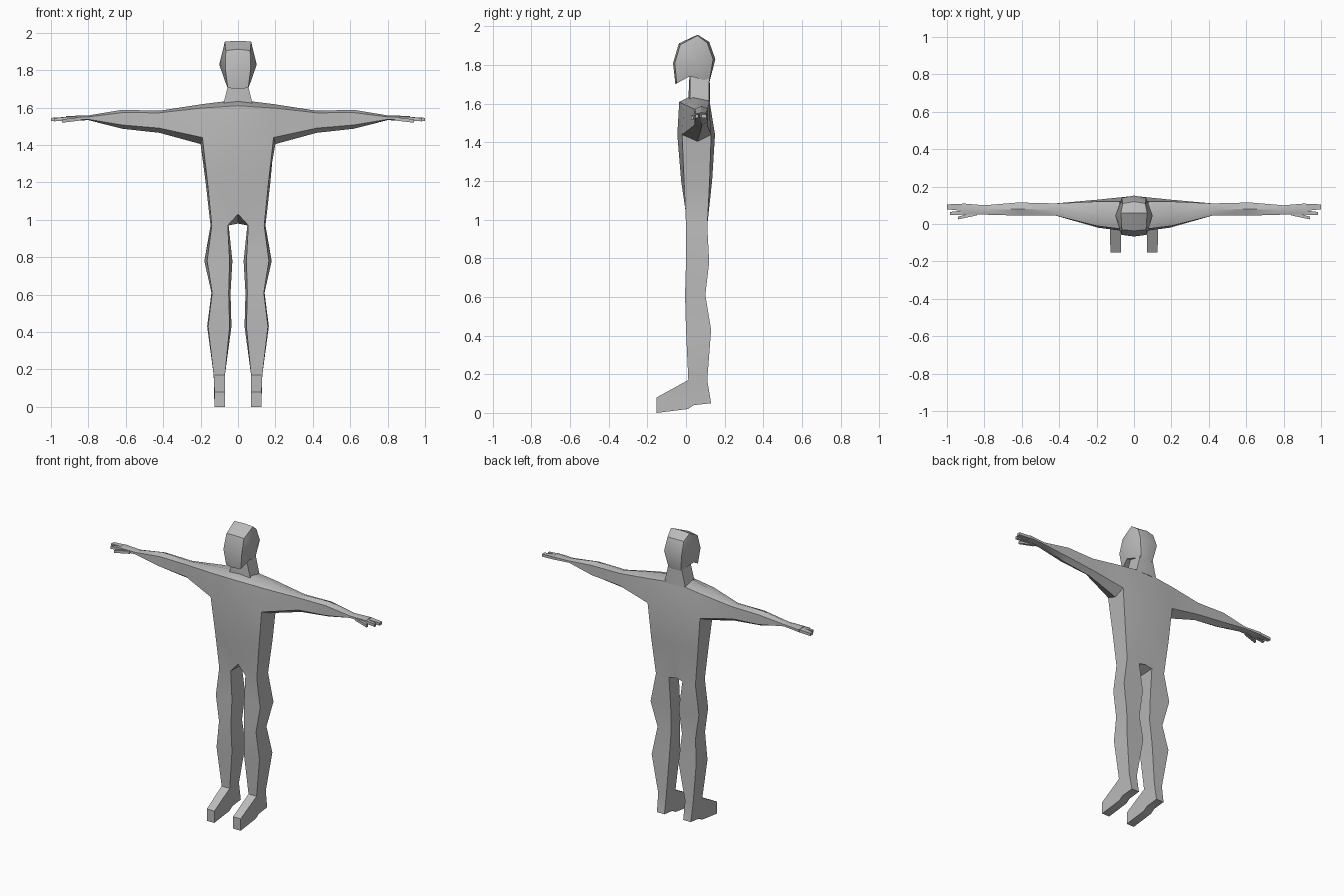
import bpy, bmesh, math

if "Cube" in bpy.data.objects:
    bpy.data.objects.remove(bpy.data.objects["Cube"])

grey = bpy.data.materials.new("plain_grey")
grey.diffuse_color = (0.5, 0.5, 0.5, 1)
grey.use_nodes = True
grey.node_tree.nodes["Principled BSDF"].inputs["Base Color"].default_value = grey.diffuse_color


def both(bm, pts):
    """Add a face and its mirror image across x = 0."""
    for s in (1, -1):
        bm.faces.new([bm.verts.new((s * x, y, z)) for x, y, z in pts])


def strip(bm, a, b, closed=False):
    """Join two rows of points with quads."""
    n = len(a)
    for i in range(n if closed else n - 1):
        j = (i + 1) % n
        both(bm, [a[i], a[j], b[j], b[i]])


def finish(bm, name, angle=35):
    bmesh.ops.remove_doubles(bm, verts=bm.verts, dist=0.0005)
    bmesh.ops.recalc_face_normals(bm, faces=bm.faces)
    me = bpy.data.meshes.new(name)
    bm.to_mesh(me)
    bm.free()
    me.materials.append(grey)
    ob = bpy.data.objects.new(name, me)
    bpy.context.collection.objects.link(ob)
    bpy.ops.object.select_all(action='DESELECT')
    ob.select_set(True)
    bpy.context.view_layer.objects.active = ob
    bpy.ops.object.shade_smooth_by_angle(angle=math.radians(angle))


# --- body: shoulders, arms, torso, legs and feet as one skin ---
bm = bmesh.new()


def arm_ring(x, yf, yb, low, high, bottom, top):
    ym = (yf + yb) / 2
    return [(x, yf, low), (x, yf, high), (x, ym, top),
            (x, yb, high), (x, yb, low), (x, ym, bottom)]


# shoulders, from the middle of the chest out to the armpit
middle = [(0, -.045, 1.44), (0, -.035, 1.61), (0, .03, 1.642),
          (0, .12, 1.625), (0, .15, 1.44)]
armpit = [(.19, -.02, 1.44), (.2, -.01, 1.597), (.2, .05, 1.617),
          (.2, .12, 1.6), (.195, .13, 1.44), (.2, .06, 1.405)]
strip(bm, middle, armpit[:5])

# arm out to the knuckles
rings = [armpit,
         arm_ring(.42, .045, .11, 1.49, 1.572, 1.465, 1.583),
         arm_ring(.62, .045, .115, 1.507, 1.573, 1.487, 1.588),
         arm_ring(.8, .05, .10, 1.537, 1.55, 1.533, 1.558),
         arm_ring(.92, .05, .11, 1.533, 1.55, 1.528, 1.555)]
for a, b in zip(rings, rings[1:]):
    strip(bm, a, b, True)
both(bm, rings[-1])

# torso: chest, waist and hip rows run front middle, front corner, back corner, back middle
chest = [middle[0], armpit[0], armpit[4], middle[4]]
waist = [(0, -.025, 1.2), (.163, -.01, 1.2), (.173, .122, 1.2), (0, .135, 1.2)]
both(bm, [chest[0], chest[1], waist[1], waist[0]])
both(bm, [chest[1], armpit[5], chest[2], waist[2], waist[1]])
both(bm, [chest[2], chest[3], waist[3], waist[2]])


def leg_ring(z, fo, bo, fi, bi, yf, yb):
    return [(fo, yf, z), (bo, yb, z), (bi, yb, z), (fi, yf, z)]


legs = [leg_ring(.97, .14, .147, .055, .05, 0, .11),
        leg_ring(.78, .165, .18, .045, .03, 0, .12),
        leg_ring(.61, .138, .142, .05, .04, -.005, .10),
        leg_ring(.43, .16, .165, .045, .035, 0, .13),
        leg_ring(.17, .13, .13, .07, .07, .012, .11)]
hip = legs[0]
crotch_front, crotch_back = (0, 0, 1.03), (0, .11, .98)
both(bm, [waist[0], waist[1], hip[0], hip[3], crotch_front])
both(bm, [waist[1], waist[2], hip[1], hip[0]])
both(bm, [waist[2], waist[3], crotch_back, hip[2], hip[1]])
both(bm, [crotch_front, hip[3], hip[2], crotch_back])
for a, b in zip(legs, legs[1:]):
    strip(bm, a, b, True)

# foot: side profile given thickness, open where it meets the ankle
profile = [(.012, .17), (-.152, .08), (-.152, 0), (.01, .02),
           (.04, .04), (.13, .05), (.11, .17)]
inner = [(.07, y, z) for y, z in profile]
outer = [(.13 if z > .1 else .126, y, z) for y, z in profile]
strip(bm, inner, outer)
both(bm, inner)
both(bm, outer)
finish(bm, "body")

# --- fingers and thumb: tapered bars from the knuckles ---
bm = bmesh.new()


def finger(x0, y0, x1, y1, w0, w1, z0, z1):
    def ring(x, y, w, z):
        return [(x, y - w, z - .009), (x, y + w, z - .009),
                (x, y + w, z + .009), (x, y - w, z + .009)]
    a, b = ring(x0, y0, w0, z0), ring(x1, y1, w1, z1)
    strip(bm, a, b, True)
    both(bm, a)
    both(bm, b)


finger(.90, .088, 1.0, .092, .02, .013, 1.542, 1.536)
finger(.90, .062, .985, .056, .012, .008, 1.542, 1.535)
finger(.84, .058, .94, .032, .012, .007, 1.54, 1.528)
finish(bm, "fingers")

# --- neck ---
bm = bmesh.new()
low = [(0, .012, 1.62), (.078, .02, 1.62), (.078, .118, 1.61), (0, .125, 1.61)]
high = [(0, .018, 1.75), (.045, .022, 1.75), (.045, .118, 1.75), (0, .122, 1.75)]
strip(bm, low, high)
both(bm, low)
both(bm, high)
finish(bm, "neck")

# --- head: face, middle and back rows, each from crown to jaw ---
bm = bmesh.new()
face = [(0, -.037, 1.912), (.065, -.03, 1.905), (.068, -.058, 1.81),
        (.055, -.048, 1.705), (0, -.055, 1.70)]
mid = [(0, .06, 1.957), (.07, .06, 1.953), (.1, .045, 1.83),
       (.07, .02, 1.742), (0, .015, 1.745)]
back = [(0, .12, 1.92), (.06, .11, 1.915), (.065, .14, 1.83),
        (.045, .12, 1.715), (0, .122, 1.715)]
strip(bm, face, mid)
strip(bm, mid, back)
for row, centre in ((face, (0, -.067, 1.81)), (back, (0, .152, 1.83))):
    both(bm, [row[0], row[1], row[2], centre])
    both(bm, [centre, row[2], row[3], row[4]])
finish(bm, "head")
